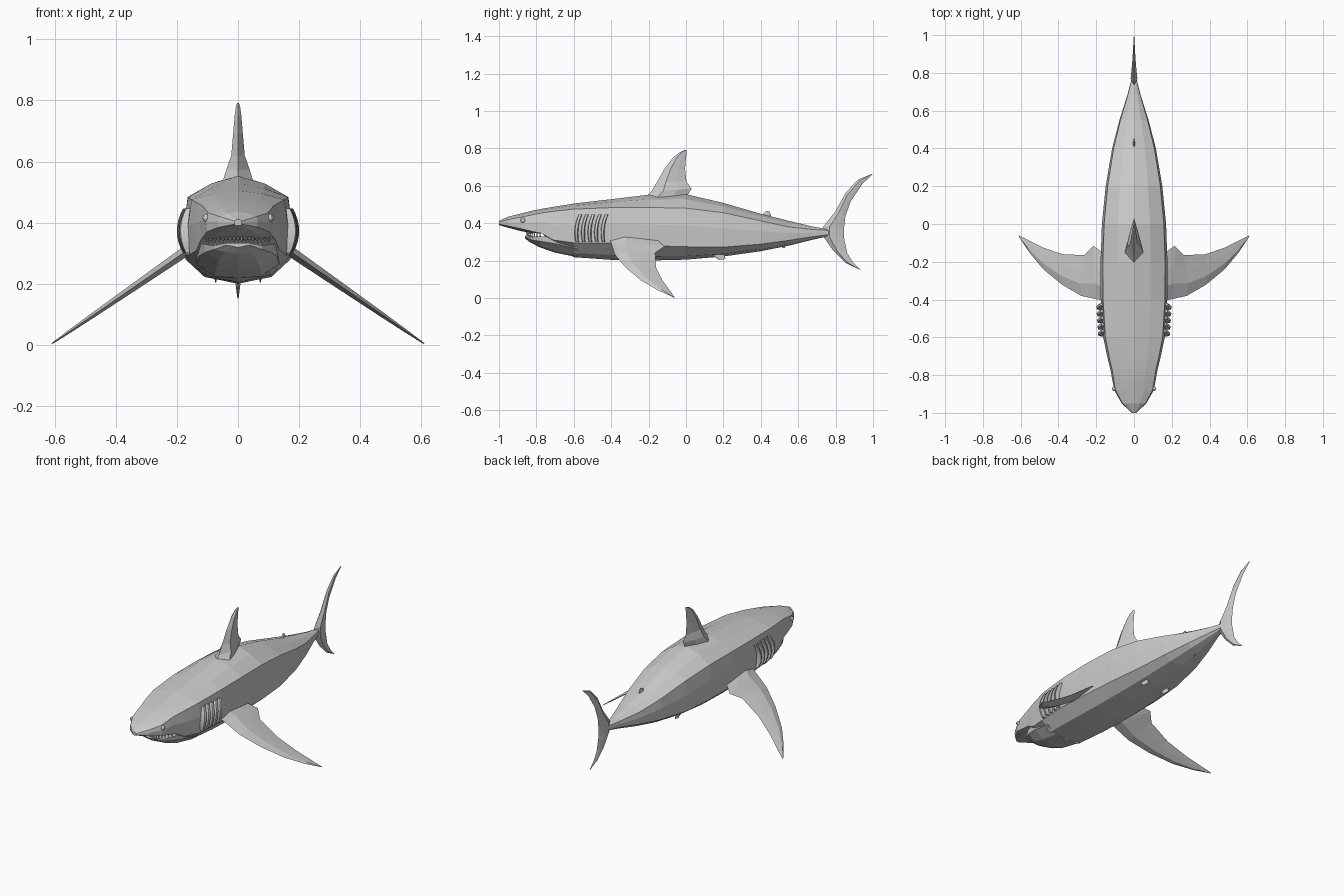
import bpy, bmesh, math
from mathutils import Vector


def loft(name, strips):
    """Skin each list of closed rings into one mesh with capped ends."""
    bm = bmesh.new()
    for rings in strips:
        rows = [[bm.verts.new(p) for p in ring] for ring in rings]
        n = len(rows[0])
        for a, b in zip(rows, rows[1:]):
            for i in range(n):
                j = (i + 1) % n
                bm.faces.new((a[i], a[j], b[j], b[i]))
        bm.faces.new(rows[0])
        bm.faces.new(rows[-1][::-1])
    bmesh.ops.recalc_face_normals(bm, faces=bm.faces)
    mesh = bpy.data.meshes.new(name)
    bm.to_mesh(mesh)
    bm.free()
    ob = bpy.data.objects.new(name, mesh)
    bpy.context.collection.objects.link(ob)
    return ob


def mirror(ob):
    ob.modifiers.new("mirror", 'MIRROR')
    return ob


def fin(name, stations, normal=(1, 0, 0)):
    """Stations are (leading point, trailing point, half thickness)."""
    n = Vector(normal).normalized()
    rings = []
    for lead, trail, t in stations:
        a, b = Vector(lead), Vector(trail)
        m, q = a.lerp(b, .3), a.lerp(b, .65)
        rings.append([a, m + n * t, q + n * t * .6, b, q - n * t * .6, m - n * t])
    return loft(name, [rings])


def flat_fin(name, rows, x=0):
    return fin(name, [((x, a, b), (x, c, d), t) for a, b, c, d, t in rows])


def section(y, w, top, up, low, bot):
    half = [(.5 * w, top - .36 * (top - up)), (.93 * w, up), (w, up * .55 + low * .45),
            (.97 * w, low), (.62 * w, low - .72 * (low - bot))]
    return ([(0, y, top)] + [(x, y, z) for x, z in half] + [(0, y, bot)]
            + [(-x, y, z) for x, z in reversed(half)])


# Body: y, half width, top, upper edge, lower edge, bottom
loft("body", [[section(*s) for s in (
    (-1, .012, .412, .405, .395, .39),
    (-.95, .065, .435, .42, .385, .375),
    (-.88, .105, .452, .432, .37, .357),
    (-.82, .116, .467, .445, .355, .347),
    (-.77, .125, .477, .455, .345, .345),
    (-.71, .14, .487, .463, .31, .29),
    (-.6, .163, .505, .475, .295, .218),
    (-.4, .176, .528, .483, .293, .204),
    (-.2, .177, .552, .484, .28, .2),
    (0, .17, .555, .48, .274, .205),
    (.2, .15, .508, .456, .272, .222),
    (.4, .116, .45, .412, .288, .25),
    (.55, .077, .412, .38, .308, .28),
    (.68, .036, .381, .366, .328, .312),
    (.78, .01, .365, .36, .34, .335))]])

# Lower jaw: y, half width, top, bottom
loft("lower_jaw", [[
    [(-w, y, t), (w, y, t), (w * .96, y, t * .55 + b * .45), (w * .55, y, b + .006),
     (0, y, b), (-w * .55, y, b + .006), (-w * .96, y, t * .55 + b * .45)]
    for y, w, t, b in ((-.86, .04, .333, .318), (-.835, .08, .325, .298),
                       (-.78, .112, .33, .27), (-.7, .133, .33, .242),
                       (-.58, .14, .3, .218))]])

# Teeth along both jaws
teeth = []
for i in range(17):
    u = -1 + i / 8
    x, y = .1 * u, -.85 + .07 * u * u
    for base, tip in ((.354, .333), (.324, .342)):
        teeth.append([[(x + r * math.cos(a), y + r * math.sin(a), z)
                       for a in (0, math.pi / 2, math.pi, math.pi * 1.5)]
                      for z, r in ((base, .006), (tip, .0008))])
loft("teeth", teeth)

# Gill flaps, five curved overlapping slats per side
gills = []
for i in range(5):
    y0, rings = -.575 + i * .035, []
    x0 = .166 + i * .002
    for k in range(9):
        s = -1 + k / 4
        bulge = 1 - s * s
        z = .373 + .073 * s
        y = y0 - .012 * bulge + .008 * s
        rings.append([(x0 - .03, y - .01, z), (x0 + .004 + .018 * bulge, y - .005, z),
                      (x0 + .006 + .02 * bulge, y + .008, z), (x0 - .03, y + .016, z)])
    gills.append(rings)
mirror(loft("gill_flaps", gills))

# Eyes
for side in (-1, 1):
    bpy.ops.mesh.primitive_uv_sphere_add(segments=12, ring_count=8, radius=.013,
                                         location=(side * .103, -.872, .415))
    bpy.context.object.name = "eye"

# Dorsal fins: lead y, lead z, trail y, trail z, half thickness
flat_fin("dorsal_fin", (
    (-.22, .535, 0, .535, .05), (-.185, .57, .03, .585, .038), (-.155, .62, .003, .62, .022),
    (-.115, .69, -.005, .69, .016), (-.07, .75, 0, .75, .011), (-.035, .778, .004, .78, .007),
    (-.005, .792, .004, .79, .003)))
flat_fin("second_dorsal_fin", ((.38, .43, .45, .425, .009), (.41, .45, .455, .44, .006),
                               (.432, .465, .447, .462, .002)))
flat_fin("anal_fin", ((.47, .31, .53, .31, .008), (.495, .285, .535, .285, .005),
                      (.52, .266, .53, .268, .002)))

# Tail fin, upper tip to lower tip
flat_fin("tail_fin", (
    (.985, .66, 1, .663, .002), (.92, .633, .943, .61, .005), (.855, .565, .88, .515, .009),
    (.8, .465, .852, .435, .013), (.735, .382, .845, .375, .018), (.735, .328, .845, .32, .018),
    (.785, .255, .862, .24, .012), (.85, .19, .893, .19, .007), (.92, .155, .933, .15, .002)))

# Pelvic fins
mirror(flat_fin("pelvic_fin", ((.12, .26, .2, .26, .008), (.145, .225, .205, .228, .005),
                               (.175, .204, .212, .208, .002)), x=.073))

# Pectoral fins, sloping down and out
drop = lambda x: .3 - .69 * (x - .18)
mirror(fin("pectoral_fin", [((a, b, drop(a)), (c, d, drop(c)), t) for a, b, c, d, t in (
    (.14, -.415, .14, -.17, .018), (.19, -.4, .215, -.115, .016), (.28, -.38, .265, -.165, .014),
    (.38, -.322, .38, -.16, .011), (.48, -.24, .48, -.125, .008), (.555, -.15, .56, -.085, .005),
    (.605, -.075, .611, -.06, .002))], normal=(.57, 0, .82)))
